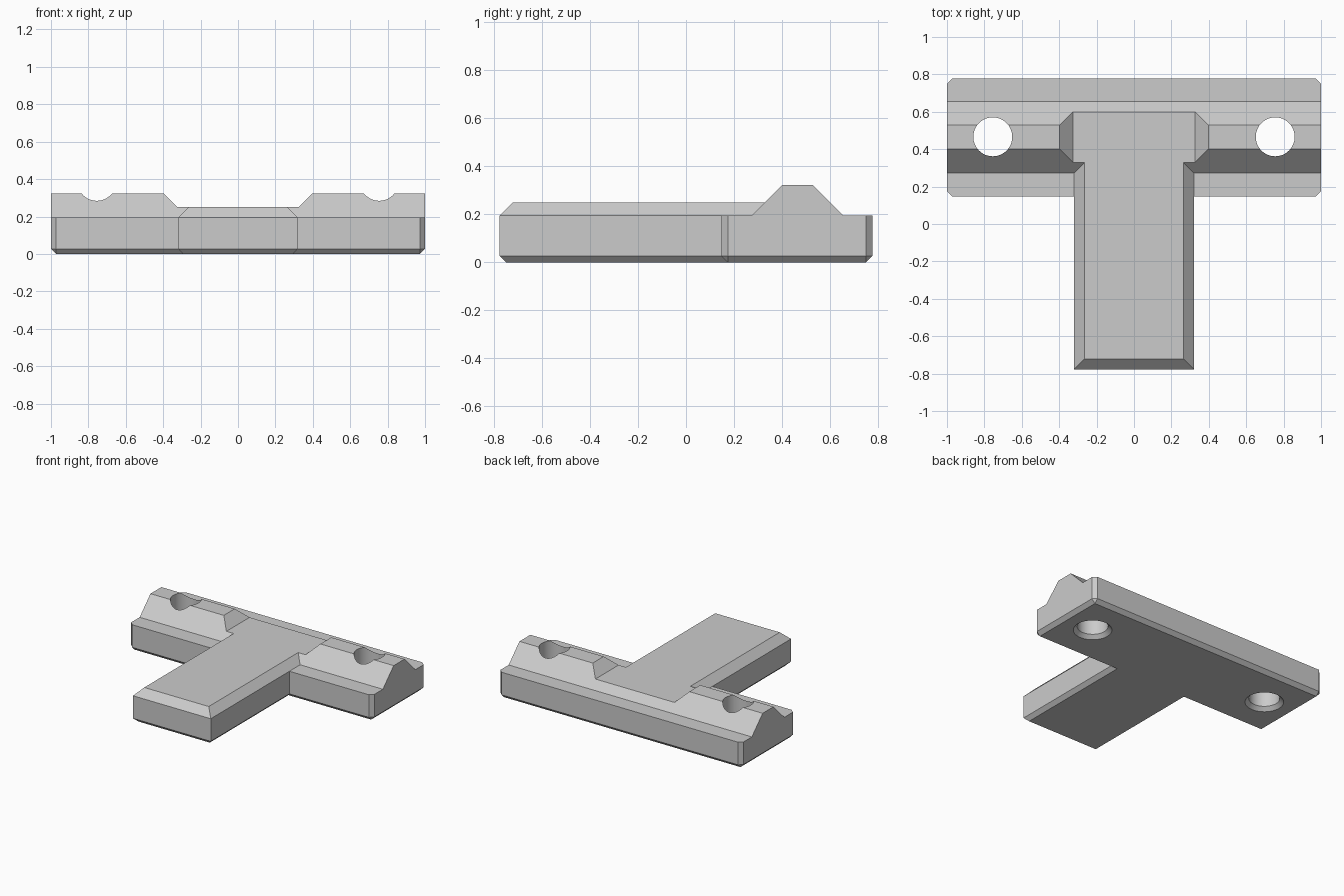
import bpy
import bmesh
import math
from mathutils import Vector

default = bpy.data.objects.get("Cube")
if default:
    bpy.data.objects.remove(default, do_unlink=True)

grey = bpy.data.materials.new("plain grey")
grey.use_nodes = True
colour = (0.6, 0.6, 0.6, 1)
grey.diffuse_color = colour
grey.node_tree.nodes["Principled BSDF"].inputs["Base Color"].default_value = colour

BACK, BAR_FRONT = 0.777, 0.147   # crossbar depth range
DECK, STEM_TOP, RIDGE_TOP = 0.195, 0.25, 0.322
CHAMFER = 0.027


def finish(name, bm):
    bmesh.ops.recalc_face_normals(bm, faces=bm.faces)
    mesh = bpy.data.meshes.new(name)
    bm.to_mesh(mesh)
    bm.free()
    obj = bpy.data.objects.new(name, mesh)
    bpy.context.collection.objects.link(obj)
    mesh.materials.append(grey)
    return obj


def loft(rings):
    """Closed solid through matching rings of points."""
    bm = bmesh.new()
    loops = [[bm.verts.new(p) for p in ring] for ring in rings]
    for low, high in zip(loops, loops[1:]):
        for i in range(len(low)):
            j = (i + 1) % len(low)
            bm.faces.new((low[i], low[j], high[j], high[i]))
    bm.faces.new(loops[0])
    bm.faces.new(loops[-1])
    return bm


def rect(z, inset, half, front, back):
    x, f, b = half - inset, front + inset, back - inset
    return [(-x, f, z), (x, f, z), (x, b, z), (-x, b, z)]


def circle(x, y, z, r, sides=64):
    turn = math.tau / sides
    return [(x + r * math.cos(i * turn), y + r * math.sin(i * turn), z) for i in range(sides)]


def combine(target, other, operation):
    mod = target.modifiers.new(operation.lower(), "BOOLEAN")
    mod.object, mod.operation, mod.solver = other, operation, "EXACT"
    bpy.context.view_layer.update()
    graph = bpy.context.evaluated_depsgraph_get()
    mesh = bpy.data.meshes.new_from_object(target.evaluated_get(graph))
    target.modifiers.clear()
    target.data = mesh
    bpy.data.objects.remove(other, do_unlink=True)


# Crossbar with raised ridge, extruded from its side profile
profile = [(BAR_FRONT, 0), (BACK, 0), (BACK, DECK), (0.655, DECK),
           (0.528, RIDGE_TOP), (0.4, RIDGE_TOP), (0.273, DECK), (BAR_FRONT, DECK)]
bm = loft([[(x, y, z) for y, z in profile] for x in (-1, 1)])


def is_chamfered(edge):
    a, b = (v.co for v in edge.verts)
    bottom = a.z < 0.001 and b.z < 0.001
    upright = abs(a.x - b.x) < 0.001 and abs(a.y - b.y) < 0.001
    return bottom or upright


bmesh.ops.bevel(bm, geom=[e for e in bm.edges if is_chamfered(e)], offset=CHAMFER,
                offset_type="OFFSET", segments=1, affect="EDGES")
body = finish("tee_body", bm)

# Sloped gap through the middle of the ridge
slope = [(-0.5, 0.425), (-0.325, STEM_TOP), (0.325, STEM_TOP), (0.5, 0.425)]
gap = finish("gap_cutter", loft([[(x, y, z) for x, z in slope] for y in (0, 1)]))
combine(body, gap, "DIFFERENCE")

# Stem with chamfered top and bottom, running into the ridge
size = (0.32, -BACK, 0.5)
stem = finish("stem", loft([rect(0, CHAMFER, *size), rect(CHAMFER, 0, *size),
                            rect(DECK, 0, *size), rect(STEM_TOP, 0.055, *size)]))
combine(body, stem, "UNION")

# Bolt holes, countersunk underneath
for side in (-1, 1):
    spot = (side * 0.755, 0.466)
    hole = finish("hole_cutter", loft([circle(*spot, -0.02, 0.15), circle(*spot, CHAMFER, 0.104),
                                       circle(*spot, 0.5, 0.104)]))
    combine(body, hole, "DIFFERENCE")

# Smooth hole walls, sharp chamfers
bpy.ops.object.select_all(action="DESELECT")
body.select_set(True)
bpy.context.view_layer.objects.active = body
bpy.ops.object.shade_smooth_by_angle(angle=math.radians(25))
